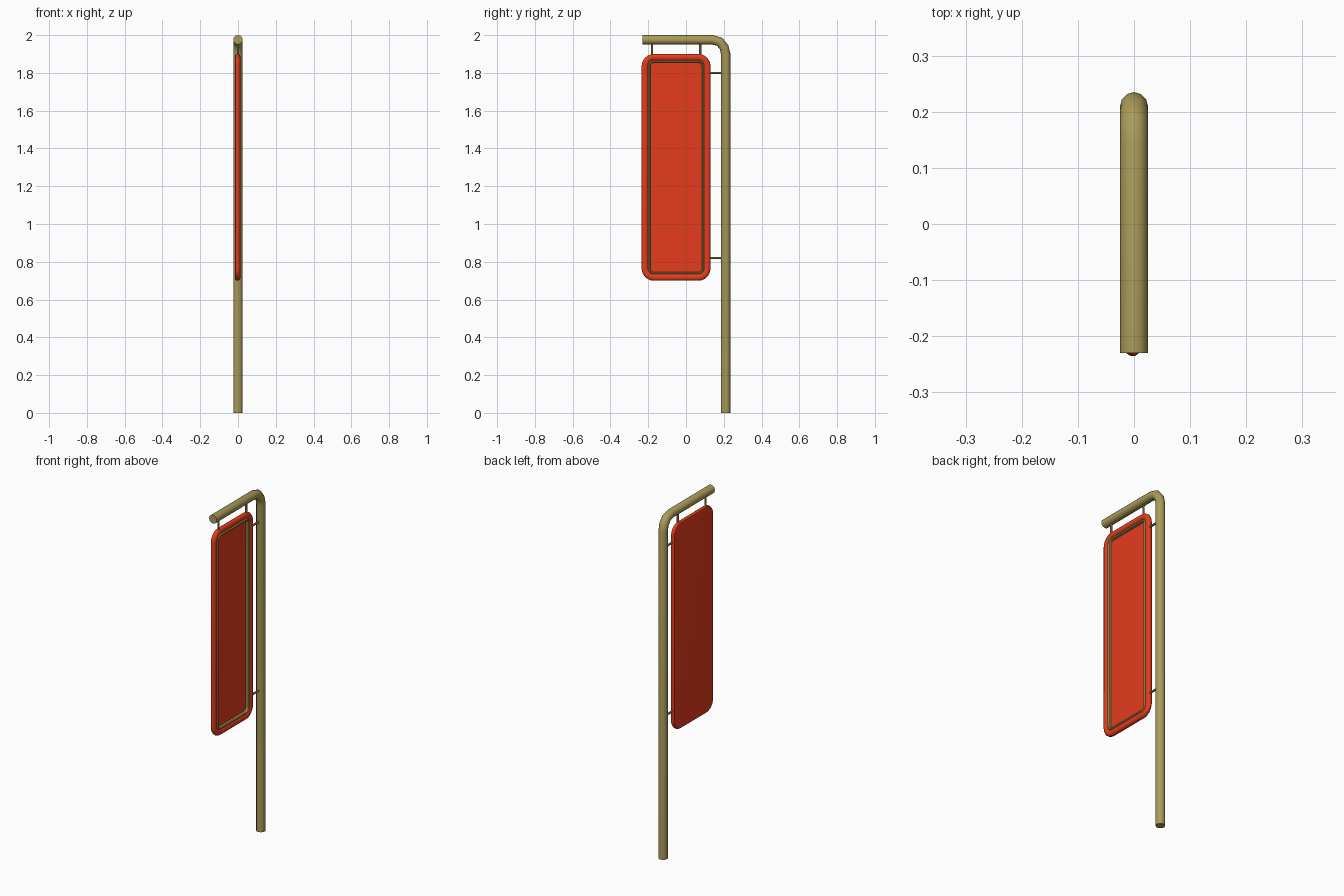
import bpy, bmesh, math

if "Cube" in bpy.data.objects:
    bpy.data.objects.remove(bpy.data.objects["Cube"])

def material(name, color):
    m = bpy.data.materials.new(name)
    m.diffuse_color = color
    m.use_nodes = True
    m.node_tree.nodes["Principled BSDF"].inputs["Base Color"].default_value = m.diffuse_color
    return m

BRONZE = material("bronze", (0.40, 0.33, 0.10, 1))
RED = material("red", (0.78, 0.045, 0.012, 1))

# Outer limits of the sign panel in the y-z plane
Y0, Y1, Z0, Z1, RADIUS = -0.235, 0.13, 0.70, 1.90, 0.065

def rounded_loop(inset, x, seg=6):
    r = RADIUS - inset
    pts = []
    corners = [(Y1, Z1, 0), (Y0, Z1, 90), (Y0, Z0, 180), (Y1, Z0, 270)]
    for y, z, start in corners:
        cy = y - RADIUS if y == Y1 else y + RADIUS
        cz = z - RADIUS if z == Z1 else z + RADIUS
        for i in range(seg + 1):
            a = math.radians(start + 90 * i / seg)
            pts.append((x, cy + r * math.cos(a), cz + r * math.sin(a)))
    return pts

def loft(name, profile, mat, closed=False):
    """Skin rounded rectangles given as (inset, x) pairs."""
    bm = bmesh.new()
    loops = [[bm.verts.new(p) for p in rounded_loop(*s)] for s in profile]
    pairs = list(zip(loops, loops[1:]))
    if closed:
        pairs.append((loops[-1], loops[0]))
    else:
        bm.faces.new(loops[0])
        bm.faces.new(loops[-1])
    for a, b in pairs:
        for i in range(len(a)):
            j = (i + 1) % len(a)
            bm.faces.new((a[i], a[j], b[j], b[i]))
    bmesh.ops.recalc_face_normals(bm, faces=bm.faces)
    me = bpy.data.meshes.new(name)
    bm.to_mesh(me)
    bm.free()
    add_object(name, me, mat)

def add_object(name, data, mat):
    ob = bpy.data.objects.new(name, data)
    bpy.context.collection.objects.link(ob)
    data.materials.append(mat)
    return ob

def tube(name, points, radius, resolution):
    cu = bpy.data.curves.new(name, 'CURVE')
    cu.dimensions = '3D'
    cu.bevel_depth = radius
    cu.bevel_resolution = resolution
    cu.use_fill_caps = True
    sp = cu.splines.new('POLY')
    sp.points.add(len(points) - 1)
    for p, (y, z) in zip(sp.points, points):
        p.co = (0, y, z, 1)
    ob = add_object(name, cu, BRONZE)
    bpy.ops.object.select_all(action='DESELECT')
    ob.select_set(True)
    bpy.context.view_layer.objects.active = ob
    bpy.ops.object.convert(target='MESH')

# Bent post with overhanging arm
tube("post", [(0.21, 0), (0.21, 1.90), (0.202, 1.935), (0.178, 1.965),
              (0.14, 1.975), (-0.23, 1.975)], 0.025, 4)

# Hangers from the arm and side brackets to the post
for i, y in enumerate((-0.18, 0.075)):
    tube(f"hanger_{i + 1}", [(y, 1.885), (y, 1.965)], 0.006, 2)
for i, z in enumerate((0.82, 1.80)):
    tube(f"side_bracket_{i + 1}", [(0.115, z), (0.20, z)], 0.006, 2)

# Red panel: flat back, rounded rim and recessed face on the +x side
loft("sign_panel", [(0.014, -0.016), (0.004, -0.013), (0, -0.006), (0, 0.002),
                    (0.004, 0.008), (0.012, 0.012), (0.022, 0.012),
                    (0.030, 0.008), (0.036, 0.002), (0.036, -0.006)], RED)

# Bronze trim lining the recess
loft("panel_trim", [(0.034, -0.006), (0.034, 0.006), (0.037, 0.010),
                    (0.042, 0.010), (0.046, 0.006), (0.046, -0.007)],
     BRONZE, closed=True)

for ob in bpy.context.scene.objects:
    ob.select_set(True)
    bpy.context.view_layer.objects.active = ob
bpy.ops.object.shade_smooth_by_angle(angle=math.radians(40))
